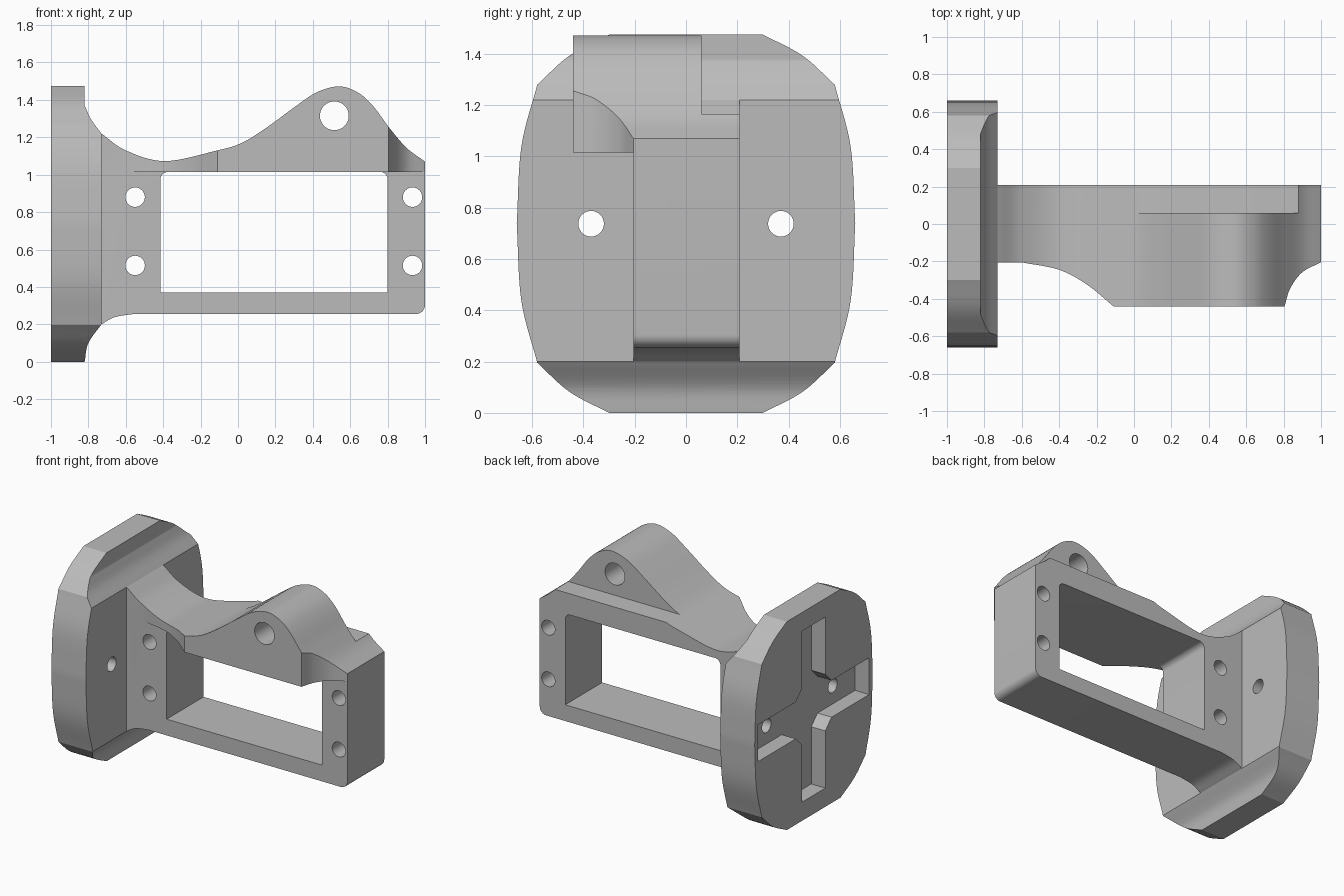
import bpy, bmesh, math
from mathutils import Vector

if "Cube" in bpy.data.objects:
    bpy.data.objects.remove(bpy.data.objects["Cube"], do_unlink=True)

grey = bpy.data.materials.new("light grey")
grey.use_nodes = True
grey.diffuse_color = (0.5, 0.5, 0.5, 1)
grey.node_tree.nodes["Principled BSDF"].inputs["Base Color"].default_value = (0.5, 0.5, 0.5, 1)


def smooth_path(points, steps=8):
    """Catmull-Rom curve through 2D points."""
    p = [Vector(q) for q in points]
    p = [2 * p[0] - p[1]] + p + [2 * p[-1] - p[-2]]
    out = []
    for a, b, c, d in zip(p, p[1:], p[2:], p[3:]):
        for i in range(steps):
            t = i / steps
            out.append(0.5 * (2 * b + (c - a) * t + (2 * a - 5 * b + 4 * c - d) * t ** 2
                              + (3 * b - a - 3 * c + d) * t ** 3))
    return [tuple(v) for v in out] + [tuple(points[-1])]


def arc(cx, cy, r, start, end, n=8):
    angles = [math.radians(start + (end - start) * i / n) for i in range(n + 1)]
    return [(cx + r * math.cos(a), cy + r * math.sin(a)) for a in angles]


def prism(name, outline, axis, low, high):
    """Extrude a 2D outline along one axis."""
    place = {"x": lambda u, v, w: (w, u, v),
             "y": lambda u, v, w: (u, w, v),
             "z": lambda u, v, w: (u, v, w)}[axis]
    bm = bmesh.new()
    ends = [[bm.verts.new(place(u, v, w)) for u, v in outline] for w in (low, high)]
    bm.faces.new(ends[0])
    bm.faces.new(ends[1])
    n = len(outline)
    for i in range(n):
        j = (i + 1) % n
        bm.faces.new((ends[0][i], ends[0][j], ends[1][j], ends[1][i]))
    bmesh.ops.recalc_face_normals(bm, faces=bm.faces)
    mesh = bpy.data.meshes.new(name)
    bm.to_mesh(mesh)
    bm.free()
    mesh.materials.append(grey)
    obj = bpy.data.objects.new(name, mesh)
    bpy.context.collection.objects.link(obj)
    return obj


def combine(obj, cutter, operation="DIFFERENCE"):
    mod = obj.modifiers.new("cut", "BOOLEAN")
    mod.operation, mod.solver, mod.object = operation, "EXACT", cutter
    bpy.context.view_layer.objects.active = obj
    bpy.ops.object.modifier_apply(modifier=mod.name)
    bpy.data.objects.remove(cutter, do_unlink=True)


def drill(obj, u, v, r, axis):
    combine(obj, prism("drill", arc(u, v, r, 0, 348.75, 31), axis, -2, 2))


def box_outline(a, b, c, d):
    return [(a, c), (b, c), (b, d), (a, d)]


# Mounting plate: barrel-shaped outline trimmed by a side profile
H = 1.475
MID = H / 2
quarter = smooth_path([(0.66, 0), (0.642, 0.3), (0.58, 0.542)]) \
    + smooth_path([(0.58, 0.542), (0.455, 0.655), (0.3, MID)])[1:]
half = [(y, MID - z) for y, z in reversed(quarter)] + [(y, MID + z) for y, z in quarter[1:]]
plate = prism("mounting_plate", half + [(-y, z) for y, z in reversed(half)], "x", -1, -0.5)

top_fillet = smooth_path([(-0.82, 1.37), (-0.785, 1.295), (-0.73, 1.22)])
low_fillet = smooth_path([(-0.82, 0), (-0.8, 0.1), (-0.73, 0.2)])
side = [(-1.1, -0.1), (-0.82, -0.1)] + low_fillet + top_fillet[::-1] + [(-0.82, 1.6), (-1.1, 1.6)]
combine(plate, prism("trim", side, "y", -1, 1), "INTERSECT")

# Cross-shaped recess with chamfered inner corners
w, c = 0.13, 0.2
corner = [(0.62, w), (c, w), (w, c), (w, 0.605)]
cross = corner + [(-y, z) for y, z in corner[::-1]]
cross += [(-y, -z) for y, z in cross]
combine(plate, prism("recess", [(y, z + MID) for y, z in cross], "x", -1.2, -0.89))
for y in (-0.37, 0.37):
    drill(plate, y, MID, 0.05, "x")

# Arm frame: one full-depth profile, including the pivot hump
crest = smooth_path([(-0.73, 1.22), (-0.6, 1.13), (-0.39, 1.073), (-0.11, 1.13), (0.02, 1.17),
                     (0.15, 1.25), (0.3, 1.36), (0.42, 1.44), (0.54, 1.472), (0.64, 1.44),
                     (0.72, 1.37), (0.81, 1.25), (0.9, 1.145), (1, 1.07)])
root = smooth_path([(-0.73, 0.2), (-0.66, 0.238), (-0.56, 0.255)])
profile = [(-0.8, 0.2)] + root + arc(0.95, 0.305, 0.05, -90, 0) + crest[::-1] + [(-0.8, 1.22)]
arm = prism("arm_frame", profile, "y", -0.44, 0.208)

# Front relief below the brow and its curved flanks
combine(arm, prism("relief", box_outline(-1, 1.2, -0.1, 1.015), "y", -1, -0.205))
left = smooth_path([(-0.6, -0.205), (-0.4, -0.245), (-0.25, -0.325), (-0.11, -0.44)])
combine(arm, prism("flank", [(-1, -0.205)] + left + [(-0.11, -0.6), (-1, -0.6)], "z", -1, 3))
right = smooth_path([(0.805, -0.44), (0.835, -0.345), (0.9, -0.258), (1, -0.205)])
combine(arm, prism("flank", right + [(1.2, -0.205), (1.2, -0.6), (0.805, -0.6)], "z", -1, 3))

# Rear ledge behind the hump
combine(arm, prism("ledge", box_outline(0, 0.95, 1.165, 1.7), "y", 0.06, 1))

# Window with rounded upper corners
window = [(-0.415, 0.37), (0.8, 0.37)] + arc(0.76, 0.975, 0.04, 0, 90) + arc(-0.375, 0.975, 0.04, 90, 180)
combine(arm, prism("window", window, "y", -1, 1))

# Pivot hole and fastening holes
drill(arm, 0.515, 1.315, 0.077, "y")
for x in (-0.55, 0.933):
    for z in (0.515, 0.88):
        drill(arm, x, z, 0.052, "y")

for obj in (plate, arm):
    bpy.ops.object.select_all(action="DESELECT")
    obj.select_set(True)
    bpy.context.view_layer.objects.active = obj
    bpy.ops.object.shade_smooth_by_angle(angle=math.radians(25))
